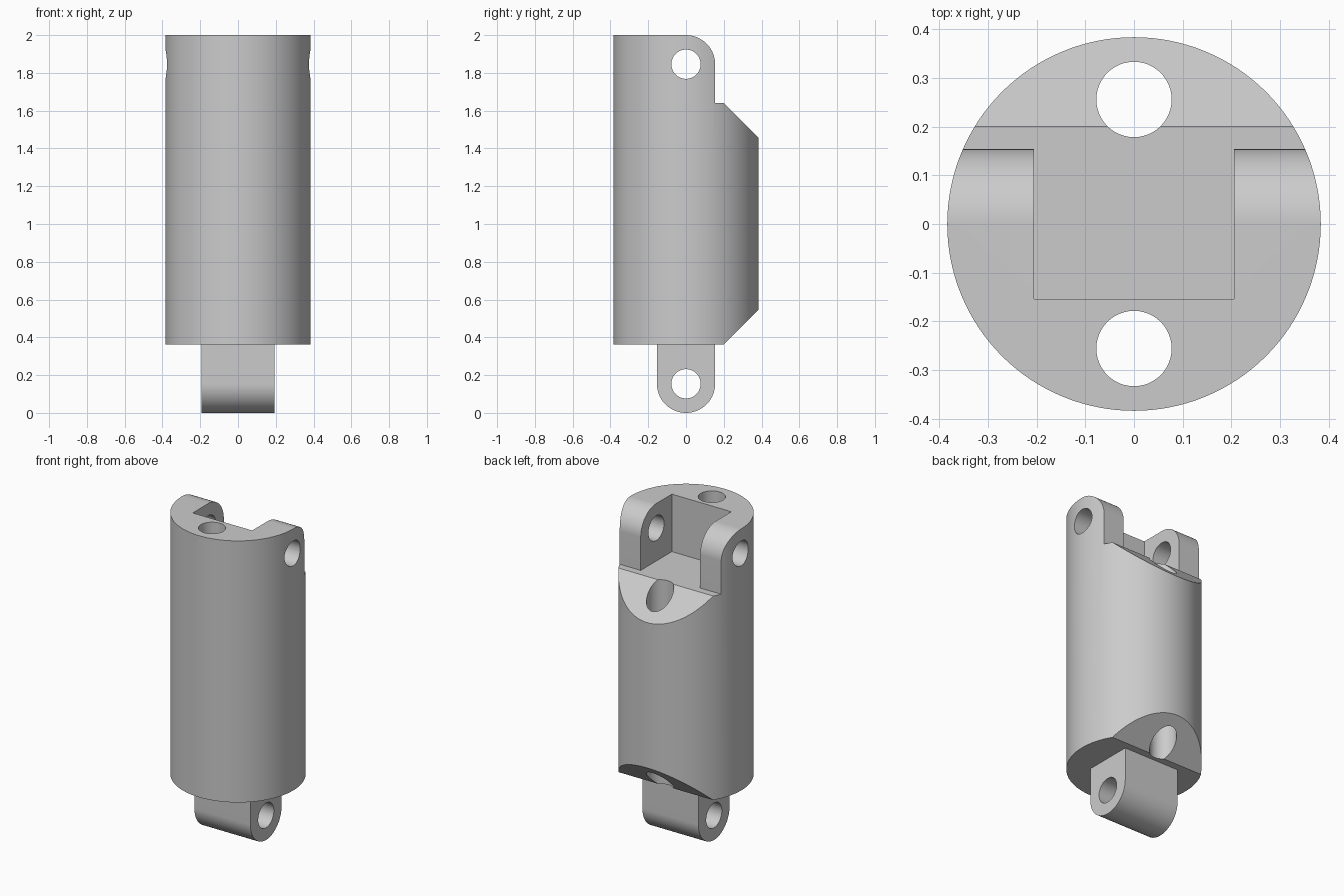
import bpy
import bmesh
from math import cos, sin, pi, radians
from mathutils import Matrix

if "Cube" in bpy.data.objects:
    bpy.data.objects.remove(bpy.data.objects["Cube"], do_unlink=True)

RADIUS = 0.384        # main cylinder
BOTTOM, TOP = 0.362, 2.0
EAR = 0.154           # rounding of the ears and the tab
PIN = 0.0775          # radius of every hole
SHELF = 1.64          # floor of the clevis slot

grey = bpy.data.materials.new("plain grey")
grey.use_nodes = True
colour = (0.6, 0.6, 0.6, 1)
grey.diffuse_color = colour
grey.node_tree.nodes["Principled BSDF"].inputs["Base Color"].default_value = colour


def to_object(name, bm):
    bmesh.ops.recalc_face_normals(bm, faces=bm.faces)
    mesh = bpy.data.meshes.new(name)
    bm.to_mesh(mesh)
    bm.free()
    mesh.materials.append(grey)
    obj = bpy.data.objects.new(name, mesh)
    bpy.context.collection.objects.link(obj)
    return obj


def prism_x(name, profile, half):
    """Closed prism of a (y, z) profile, from -half to +half along x."""
    bm = bmesh.new()
    left = [bm.verts.new((half, y, z)) for y, z in profile]
    right = [bm.verts.new((-half, y, z)) for y, z in profile]
    bm.faces.new(left)
    bm.faces.new(right[::-1])
    for i in range(len(profile)):
        bm.faces.new((left[i - 1], right[i - 1], right[i], left[i]))
    return to_object(name, bm)


def cylinder(name, radius, depth, centre, axis="Z", sides=48):
    turn = Matrix.Rotation(pi / 2, 4, "Y") if axis == "X" else Matrix()
    bm = bmesh.new()
    bmesh.ops.create_cone(bm, cap_ends=True, segments=sides, radius1=radius,
                          radius2=radius, depth=depth,
                          matrix=Matrix.Translation(centre) @ turn)
    return to_object(name, bm)


def arc(cz, start, end, steps=24):
    angles = [radians(start + (end - start) * i / steps) for i in range(steps + 1)]
    return [(EAR * cos(a), cz + EAR * sin(a)) for a in angles]


def combine(obj, tool, operation):
    mod = obj.modifiers.new(operation, "BOOLEAN")
    mod.operation, mod.solver, mod.object = operation, "EXACT", tool
    bpy.context.view_layer.objects.active = obj
    bpy.ops.object.modifier_apply(modifier=mod.name)
    bpy.data.objects.remove(tool, do_unlink=True)


# Body: overlong round bar trimmed by its side outline (chamfers, step, round ears)
body = cylinder("body", RADIUS, 2.4, (0, 0, 1.1), sides=128)
outline = [(-0.5, BOTTOM), (0.2, BOTTOM), (0.5, BOTTOM + 0.3), (0.5, SHELF - 0.3),
           (0.2, SHELF), (EAR, SHELF)] + arc(TOP - EAR, 0, 90) + [(-0.5, TOP)]
combine(body, prism_x("outline_cutter", outline, 0.6), "INTERSECT")

# Clevis slot between the ears
slot = [(-EAR, SHELF), (0.6, SHELF), (0.6, 2.2), (-EAR, 2.2)]
combine(body, prism_x("slot_cutter", slot, 0.206), "DIFFERENCE")

# Two long vertical holes and the cross pin hole
for y in (-0.256, 0.256):
    combine(body, cylinder("bore_cutter", PIN, 3, (0, y, 1)), "DIFFERENCE")
combine(body, cylinder("pin_cutter", PIN, 2, (0, 0, TOP - EAR), "X"), "DIFFERENCE")

# Lower tab with its pin hole, seated slightly into the body
tab = prism_x("lower_tab", arc(EAR, 180, 360, 48) + [(EAR, 0.4), (-EAR, 0.4)], 0.194)
combine(tab, cylinder("tab_pin_cutter", PIN, 2, (0, 0, EAR), "X"), "DIFFERENCE")

# Smooth curved walls, crisp edges
bpy.ops.object.select_all(action="DESELECT")
for obj in (body, tab):
    obj.select_set(True)
bpy.context.view_layer.objects.active = body
bpy.ops.object.shade_smooth_by_angle(angle=radians(25))
